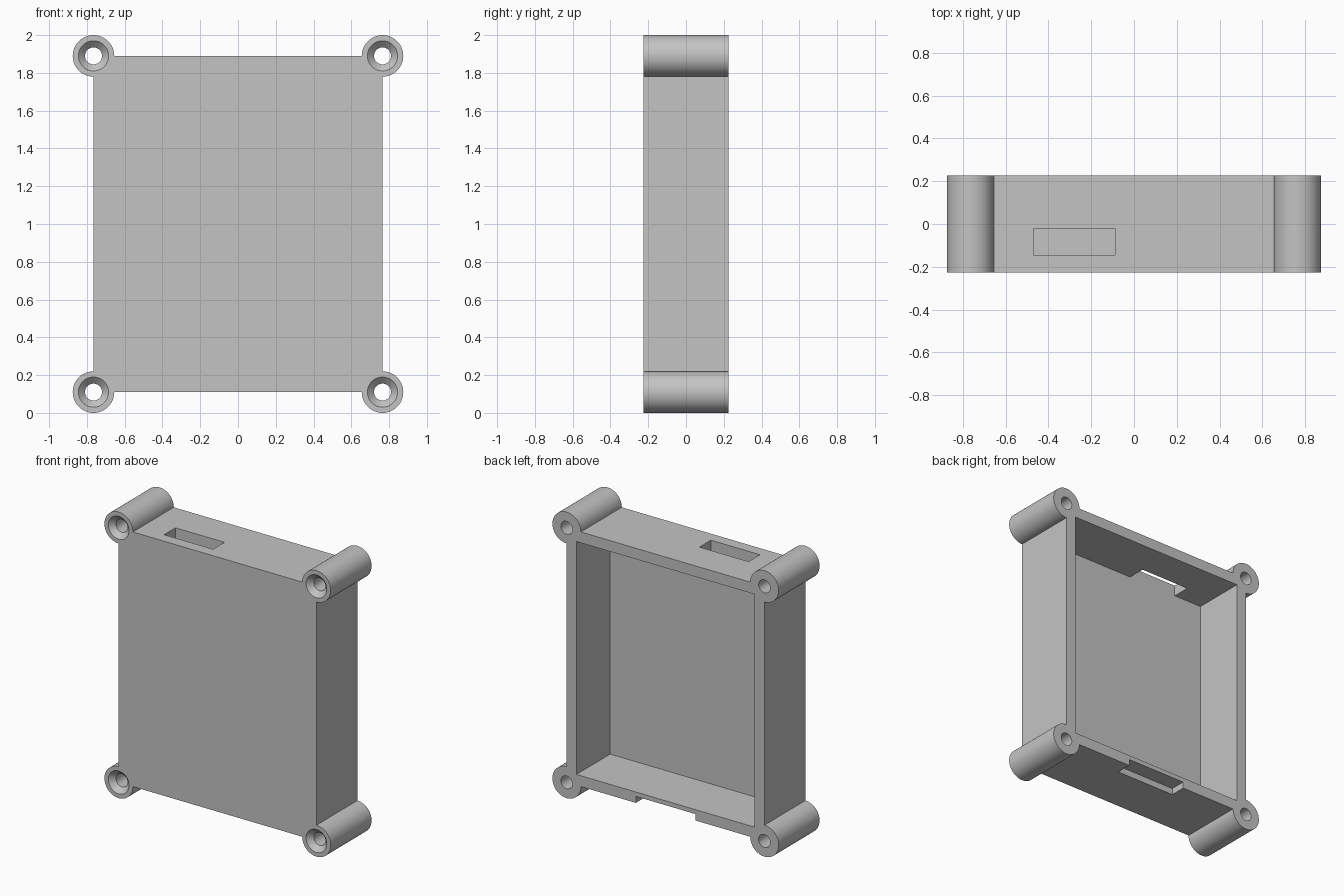
import bpy, bmesh
from math import cos, sin, radians
from mathutils import Matrix

cube = bpy.data.objects.get("Cube")
if cube:
    bpy.data.objects.remove(cube, do_unlink=True)

HALF_X, LOW, HIGH = 0.765, 0.11, 1.89     # outer wall planes / screw centres
HALF_Y, BOSS_R = 0.226, 0.11
WALL, PLATE = 0.076, 0.08
FRONT, BACK, INNER = -HALF_Y, HALF_Y, -HALF_Y + PLATE
CORNERS = [(HALF_X, HIGH), (-HALF_X, HIGH), (-HALF_X, LOW), (HALF_X, LOW)]

grey = bpy.data.materials.new("grey plastic")
grey.use_nodes = True
colour = (0.55, 0.55, 0.55, 1)
grey.diffuse_color = colour
grey.node_tree.nodes["Principled BSDF"].inputs["Base Color"].default_value = colour


def make_object(name, bm):
    bmesh.ops.recalc_face_normals(bm, faces=bm.faces)
    mesh = bpy.data.meshes.new(name)
    bm.to_mesh(mesh)
    bm.free()
    mesh.materials.append(grey)
    obj = bpy.data.objects.new(name, mesh)
    bpy.context.scene.collection.objects.link(obj)
    return obj


def box(name, x0, x1, y0, y1, z0, z1):
    bm = bmesh.new()
    size = Matrix.Diagonal((x1 - x0, y1 - y0, z1 - z0, 1))
    middle = Matrix.Translation(((x0 + x1) / 2, (y0 + y1) / 2, (z0 + z1) / 2))
    bmesh.ops.create_cube(bm, size=1, matrix=middle @ size)
    return make_object(name, bm)


def turned(name, x, z, profile, sides=48):
    """Closed solid of (radius, y) rings around an axis along y."""
    bm = bmesh.new()
    rings = []
    for r, y in profile:
        angles = [radians(360 * i / sides) for i in range(sides)]
        rings.append([bm.verts.new((x + r * cos(a), y, z + r * sin(a))) for a in angles])
    for a, b in zip(rings, rings[1:]):
        for i in range(sides):
            j = (i + 1) % sides
            bm.faces.new((a[i], a[j], b[j], b[i]))
    bm.faces.new(rings[0])
    bm.faces.new(rings[-1])
    return make_object(name, bm)


# Case body: rectangle with a three-quarter round boss on each corner, extruded
bm = bmesh.new()
outline = []
STEPS = 48
for k, (cx, cz) in enumerate(CORNERS):
    for i in range(STEPS + 1):
        a = radians(90 * k - 90 + 270 * i / STEPS)
        outline.append(bm.verts.new((cx + BOSS_R * cos(a), FRONT, cz + BOSS_R * sin(a))))
face = bm.faces.new(outline)
grown = bmesh.ops.extrude_face_region(bm, geom=[face])["geom"]
moved = [v for v in grown if isinstance(v, bmesh.types.BMVert)]
bmesh.ops.translate(bm, verts=moved, vec=(0, BACK - FRONT, 0))
case = make_object("case_shell", bm)

# Cavity open at the back, connector window in the top, shallow slot underneath
cutters = [
    box("cavity_cutter", -HALF_X + WALL, HALF_X - WALL, INNER, BACK + 0.1,
        LOW + WALL, HIGH - WALL),
    box("window_cutter", -0.47, -0.09, INNER, -0.02, HIGH - 0.15, HIGH + 0.1),
    box("slot_cutter", -0.23, 0.23, 0.115, BACK + 0.1, LOW - 0.1, LOW + 0.045),
]

# Countersunk screw holes through the bosses
for x, z in CORNERS:
    profile = [(0.08, FRONT - 0.05), (0.08, FRONT), (0.045, FRONT + 0.035),
               (0.045, BACK + 0.05)]
    cutters.append(turned("screw_cutter", x, z, profile))

for cutter in cutters:
    cutter.hide_render = True
    mod = case.modifiers.new(cutter.name, 'BOOLEAN')
    mod.operation = 'DIFFERENCE'
    mod.solver = 'EXACT'
    mod.object = cutter

# Bake the cuts and drop the cutters
bpy.context.view_layer.update()
result = bpy.data.meshes.new_from_object(
    case.evaluated_get(bpy.context.evaluated_depsgraph_get()))
case.modifiers.clear()
case.data = result
for cutter in cutters:
    bpy.data.objects.remove(cutter, do_unlink=True)

# Smooth round bosses, crisp edges
bpy.ops.object.select_all(action='DESELECT')
case.select_set(True)
bpy.context.view_layer.objects.active = case
bpy.ops.object.shade_smooth_by_angle(angle=radians(30))
